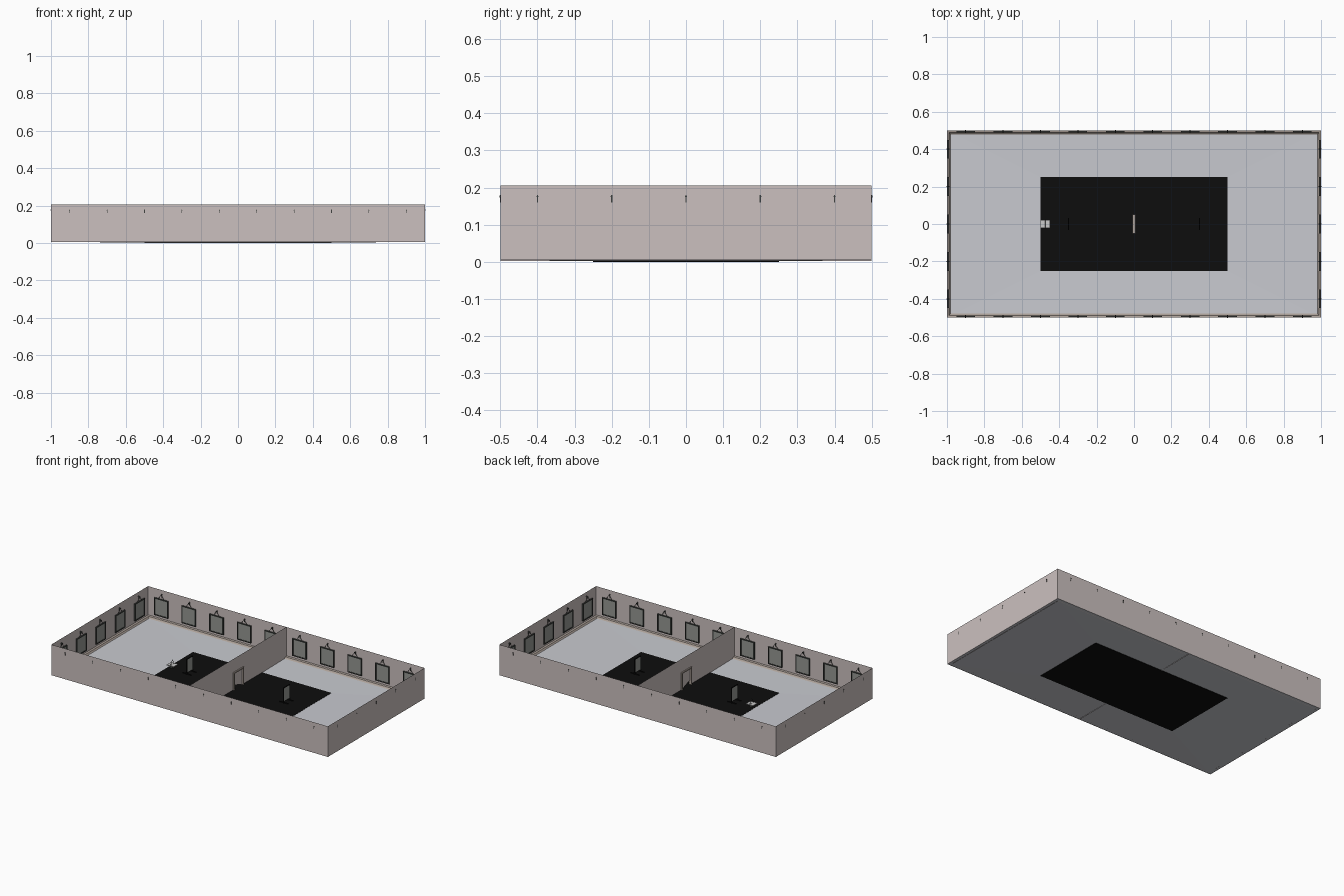
import bpy, bmesh, math
from mathutils import Matrix, Vector

if "Cube" in bpy.data.objects:
    bpy.data.objects.remove(bpy.data.objects["Cube"])


def mat(name, r, g, b):
    m = bpy.data.materials.new(name)
    m.diffuse_color = (r, g, b, 1)
    m.use_nodes = True
    m.node_tree.nodes["Principled BSDF"].inputs["Base Color"].default_value = m.diffuse_color
    return m


WALL = mat("wall_paint", 0.60, 0.53, 0.52)
FLOOR = mat("pale_floor", 0.58, 0.59, 0.63)
BLACK = mat("black", 0.004, 0.004, 0.004)
DARK = mat("dark_frame", 0.05, 0.055, 0.05)
CANVAS = mat("canvas", 0.30, 0.31, 0.29)
TRIM = mat("trim", 0.42, 0.36, 0.32)
PAPER = mat("paper", 0.75, 0.75, 0.75)


def finish(name, bm, mats):
    me = bpy.data.meshes.new(name)
    bm.to_mesh(me)
    bm.free()
    for m in mats:
        me.materials.append(m)
    ob = bpy.data.objects.new(name, me)
    bpy.context.collection.objects.link(ob)
    return ob


def add_box(bm, x, y, z, index=0):
    """Box between the (low, high) pairs x, y and z."""
    lo, hi = Vector((x[0], y[0], z[0])), Vector((x[1], y[1], z[1]))
    m = Matrix.Translation((lo + hi) / 2) @ Matrix.Diagonal((*(hi - lo), 1))
    vs = bmesh.ops.create_cube(bm, size=1, matrix=m)["verts"]
    for f in {f for v in vs for f in v.link_faces}:
        f.material_index = index


def add_rod(bm, a, b, r=0.0012, index=0):
    a, b = Vector(a), Vector(b)
    d = b - a
    m = Matrix.Translation((a + b) / 2) @ d.to_track_quat('Z', 'Y').to_matrix().to_4x4()
    vs = bmesh.ops.create_cone(bm, cap_ends=True, segments=6, radius1=r, radius2=r,
                               depth=d.length, matrix=m)["verts"]
    for f in {f for v in vs for f in v.link_faces}:
        f.material_index = index


def ring_loft(name, sections, material):
    """Loft nested rectangles given as (half width, half depth, z)."""
    bm = bmesh.new()
    rings = [[bm.verts.new((sx * w, sy * d, z))
              for sx, sy in ((-1, -1), (1, -1), (1, 1), (-1, 1))] for w, d, z in sections]
    for a, b in zip(rings, rings[1:]):
        for i in range(4):
            j = (i + 1) % 4
            bm.faces.new((a[i], a[j], b[j], b[i]))
    return finish(name, bm, [material])


# room shell
ring_loft("outer_walls", [(1, 0.5, 0.005), (1, 0.5, 0.205)], WALL)
ring_loft("floor", [(1, 0.5, 0.006), (0.5, 0.25, 0.003)], FLOOR)
ring_loft("baseboard", [(0.999, 0.499, 0.018), (0.988, 0.488, 0.015),
                        (0.984, 0.484, 0.009), (0.98, 0.478, 0.005)], TRIM)

# carpet
bm = bmesh.new()
add_box(bm, (-0.5, 0.5), (-0.25, 0.25), (0, 0.004))
finish("carpet", bm, [BLACK])

# dividing wall with doorway
bm = bmesh.new()
outline = [(-0.5, 0.002), (-0.045, 0.002), (-0.045, 0.11), (0.045, 0.11),
           (0.045, 0.002), (0.5, 0.002), (0.5, 0.205), (-0.5, 0.205)]
bm.faces.new([bm.verts.new((0, y, z)) for y, z in outline])
bmesh.ops.triangulate(bm, faces=bm.faces[:])
finish("dividing_wall", bm, [WALL])

# door frame
bm = bmesh.new()
for s in (-1, 1):
    add_box(bm, (-0.008, 0.008), sorted((s * 0.043, s * 0.052)), (0.002, 0.11))
add_box(bm, (-0.008, 0.008), (-0.052, 0.052), (0.11, 0.118))
finish("door_frame", bm, [TRIM])


def picture_mesh():
    """Framed picture with cord and nail; wall plane at y = 0, room towards -y."""
    bm = bmesh.new()
    w, t, lo, hi = 0.05, 0.006, 0.035, 0.148
    y = (-0.012, -0.004)
    for s in (-1, 1):
        add_box(bm, sorted((s * w, s * (w - t))), y, (lo, hi))
    for z in (lo, hi - t):
        add_box(bm, (-w + t, w - t), y, (z, z + t))
    add_box(bm, (-w + t, w - t), (-0.009, -0.005), (lo + t, hi - t), 1)
    for s in (-1, 1):
        add_rod(bm, (s * 0.02, -0.008, hi), (0, -0.008, 0.176))
    add_rod(bm, (0, -0.013, 0.176), (0, 0.002, 0.176), 0.003)
    add_box(bm, (-0.0015, 0.0015), (-0.005, 0.001), (0.16, 0.18))
    me = bpy.data.meshes.new("picture")
    bm.to_mesh(me)
    bm.free()
    me.materials.append(DARK)
    me.materials.append(CANVAS)
    return me


# pictures along all four walls
PICTURE = picture_mesh()
spots = [(-0.9 + 0.2 * i, s * 0.5, 0 if s > 0 else math.pi)
         for s in (-1, 1) for i in range(10)]
spots += [(s, -0.4 + 0.2 * i, -s * math.pi / 2) for s in (-1, 1) for i in range(5)]
for x, y, angle in spots:
    ob = bpy.data.objects.new("wall_picture", PICTURE)
    ob.location = (x, y, 0)
    ob.rotation_euler.z = angle
    bpy.context.collection.objects.link(ob)

# free-standing display panels
for x in (-0.35, 0.35):
    bm = bmesh.new()
    for s in (-1, 1):
        add_box(bm, (x - 0.03, x + 0.03), (s * 0.025 - 0.003, s * 0.025 + 0.003), (0.004, 0.008))
        add_box(bm, (x - 0.003, x + 0.003), sorted((s * 0.028, s * 0.032)), (0.004, 0.102))
    add_box(bm, (x - 0.003, x + 0.003), (-0.032, 0.032), (0.1, 0.104))
    add_box(bm, (x - 0.002, x + 0.002), (-0.028, 0.028), (0.014, 0.1), 1)
    finish("display_panel", bm, [BLACK, CANVAS])

# open guest book on a low stand with a pen arch
bm = bmesh.new()
add_box(bm, (-0.485, -0.465), (-0.01, 0.01), (0.004, 0.02))
for x0, x1 in ((-0.5, -0.476), (-0.474, -0.45)):
    add_box(bm, (x0, x1), (-0.022, 0.022), (0.02, 0.025), 1)
for s in (-1, 1):
    add_rod(bm, (-0.475, s * 0.02, 0.025), (-0.475, 0, 0.055), 0.0012)
finish("guest_book", bm, [DARK, PAPER])
